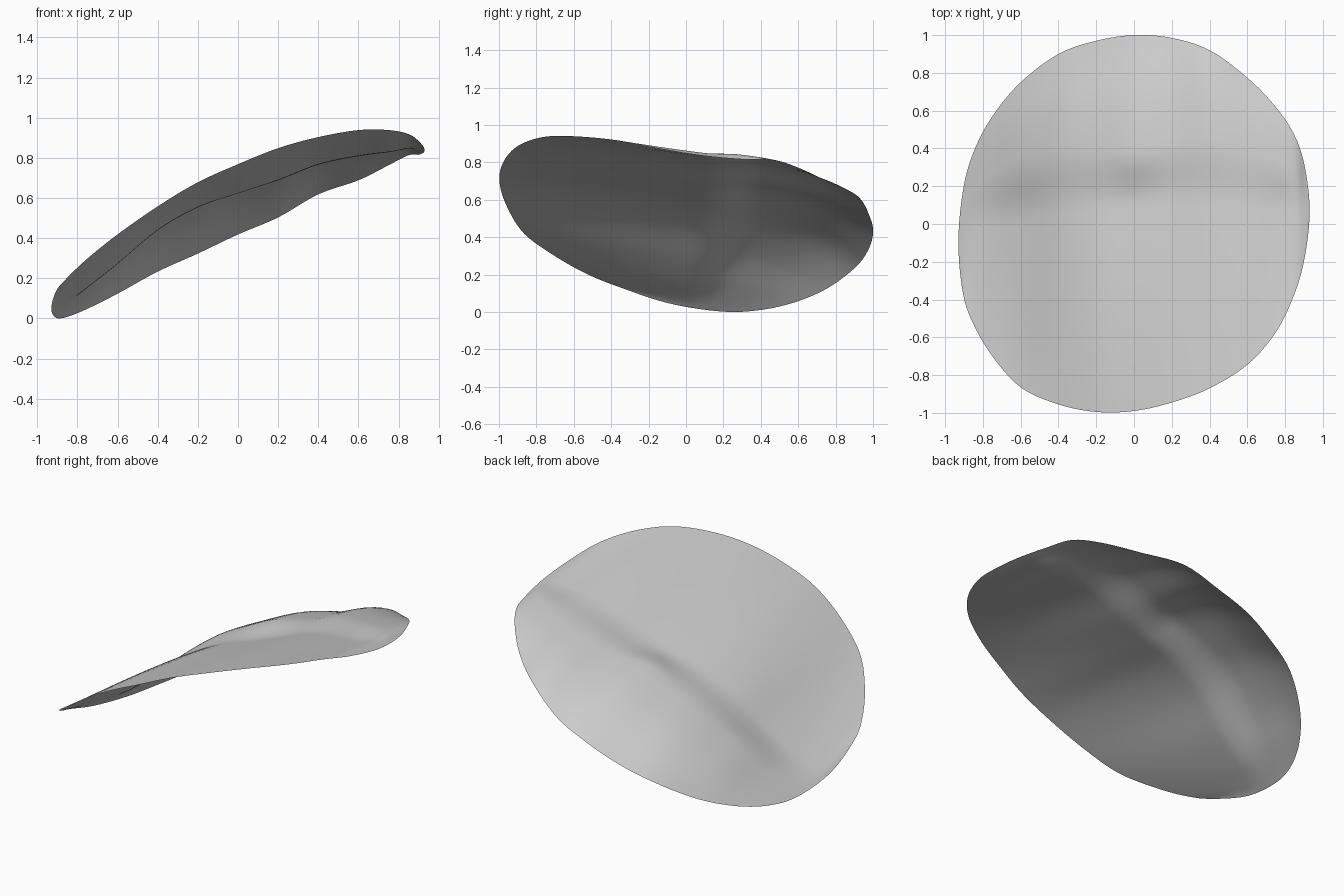
import bpy, bmesh
from mathutils import Vector

cube = bpy.data.objects.get("Cube")
if cube:
    bpy.data.objects.remove(cube, do_unlink=True)

# Rim stations: x, y and z of the front edge, y and z of the back edge,
# then the rise of the valley and of the crest above the straight span
LEFT_TIP = Vector((-.93, -.1, .05))
RIGHT_TIP = Vector((.93, .07, .84))
STATIONS = [
    (-.905, -.37, .14, .18, .005, 0, 0),
    (-.85, -.53, .205, .38, .01, 0, .01),
    (-.75, -.7, .30, .57, .05, 0, .04),
    (-.6, -.865, .42, .75, .125, .02, .1),
    (-.4, -.955, .56, .9, .235, .065, .13),
    (-.2, -.995, .68, .97, .325, .075, .135),
    (0, -.99, .77, 1, .42, .05, .13),
    (.2, -.945, .85, .985, .505, .035, .09),
    (.4, -.87, .905, .92, .62, .025, .07),
    (.6, -.745, .94, .775, .69, .015, .05),
    (.75, -.575, .94, .62, .765, -.01, .025),
    (.85, -.37, .92, .47, .815, -.01, .005),
    (.905, -.17, .88, .3, .818, 0, 0),
]
STEPS, ACROSS = 5, 48


def smooth_path(points):
    """Catmull-Rom curve through all points but the first and last."""
    path = []
    for a, b, c, d in zip(points, points[1:], points[2:], points[3:]):
        for i in range(STEPS):
            t = i / STEPS
            path.append(b + (c - a) * t / 2 + (a * 2 - b * 5 + c * 4 - d) * t**2 / 2
                        + (b * 3 - a - c * 3 + d) * t**3 / 2)
    return path + [points[-2]]


def swell(x, t, valley, crest):
    """Height above the straight span, at t from -1 (front) to 1 (back)."""
    low, high = .1, .38 + .2 * abs(x)
    if t < low:
        return valley * (1 - ((low - t) / (low + 1)) ** 1.7)
    if t < high:
        s = (t - low) / (high - low)
        return valley + (crest - valley) * s * s * (3 - 2 * s)
    return crest * (1 - ((t - high) / (1 - high)) ** 3)


# Front and back edges, each continued round the tips
front = [Vector(s[:3]) for s in STATIONS]
back = [Vector((s[0], s[3], s[4])) for s in STATIONS]
heights = [Vector(s[5:]) for s in STATIONS]
flat = [Vector((0, 0))] * 2
front_path = smooth_path([back[0], LEFT_TIP] + front + [RIGHT_TIP, back[-1]])
back_path = smooth_path([front[0], LEFT_TIP] + back + [RIGHT_TIP, front[-1]])
height_path = smooth_path(flat + heights + flat)

# Thin sheet spanned between the edges
bm = bmesh.new()
rows = []
for f, b, (valley, crest) in zip(front_path, back_path, height_path):
    row = []
    for j in range(ACROSS + 1):
        p = f.lerp(b, j / ACROSS)
        p.z += swell(p.x, 2 * j / ACROSS - 1, valley, crest)
        row.append(bm.verts.new(p))
    rows.append(row)
for r, s in zip(rows, rows[1:]):
    for j in range(ACROSS):
        bm.faces.new((r[j], s[j], s[j + 1], r[j + 1]))
bmesh.ops.remove_doubles(bm, verts=bm.verts, dist=.0005)

# Rest the sheet on the ground
lowest = min(v.co.z for v in bm.verts)
bmesh.ops.translate(bm, verts=bm.verts, vec=(0, 0, -lowest))
for face in bm.faces:
    face.smooth = True
mesh = bpy.data.meshes.new("curved_sheet")
bm.to_mesh(mesh)
bm.free()

grey = bpy.data.materials.new("light grey")
grey.use_nodes = True
colour = (.6, .6, .6, 1)
grey.diffuse_color = colour
grey.node_tree.nodes["Principled BSDF"].inputs["Base Color"].default_value = colour
mesh.materials.append(grey)
sheet = bpy.data.objects.new("curved_sheet", mesh)
bpy.context.collection.objects.link(sheet)
